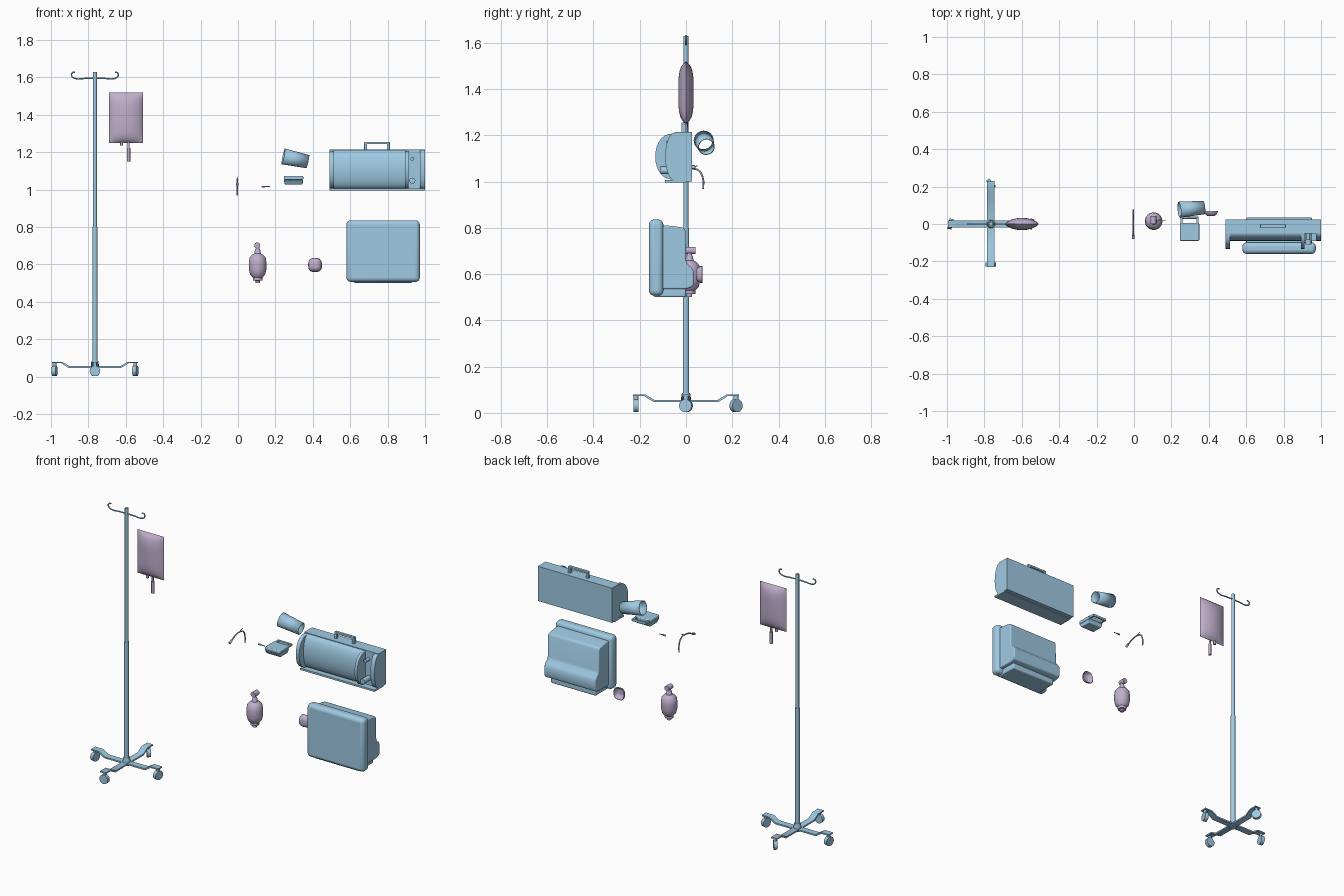
import bpy, bmesh, math
from mathutils import Vector, Matrix

if "Cube" in bpy.data.objects:
    bpy.data.objects.remove(bpy.data.objects["Cube"])


def material(name, col):
    m = bpy.data.materials.new(name)
    m.diffuse_color = (*col, 1)
    m.use_nodes = True
    m.node_tree.nodes["Principled BSDF"].inputs["Base Color"].default_value = m.diffuse_color
    return m


BLUE = material("blue", (0.35, 0.59, 0.77))
PURPLE = material("purple", (0.53, 0.43, 0.61))


def finish(name, bm, mat, bevel=0, segs=3, smooth=True):
    bmesh.ops.recalc_face_normals(bm, faces=bm.faces)
    me = bpy.data.meshes.new(name)
    bm.to_mesh(me)
    bm.free()
    ob = bpy.data.objects.new(name, me)
    bpy.context.collection.objects.link(ob)
    me.materials.append(mat)
    if bevel:
        mod = ob.modifiers.new("bevel", "BEVEL")
        mod.width, mod.segments, mod.limit_method = bevel, segs, "ANGLE"
    if smooth:
        bpy.ops.object.select_all(action="DESELECT")
        ob.select_set(True)
        bpy.context.view_layer.objects.active = ob
        bpy.ops.object.shade_smooth_by_angle(angle=math.radians(35))
    return ob


def box(name, x, y, z, mat=BLUE, bevel=0, segs=3):
    bm = bmesh.new()
    bmesh.ops.create_cube(bm, size=1)
    for v in bm.verts:
        v.co = Vector([(r[0] + r[1]) / 2 + c * (r[1] - r[0]) for c, r in zip(v.co, (x, y, z))])
    return finish(name, bm, mat, bevel, segs)


def prism(name, yz, x0, x1, mat=BLUE, bevel=0):
    bm = bmesh.new()
    f = bm.faces.new([bm.verts.new((x0, y, z)) for y, z in yz])
    r = bmesh.ops.extrude_face_region(bm, geom=[f])
    bmesh.ops.translate(bm, vec=(x1 - x0, 0, 0),
                        verts=[v for v in r["geom"] if isinstance(v, bmesh.types.BMVert)])
    return finish(name, bm, mat, bevel)


def rod(name, a, b, r1, r2=None, mat=BLUE, n=24, caps=True):
    a, b = Vector(a), Vector(b)
    bm = bmesh.new()
    rot = (b - a).to_track_quat("Z", "Y").to_matrix().to_4x4()
    bmesh.ops.create_cone(bm, cap_ends=caps, segments=n, radius1=r1, radius2=r1 if r2 is None else r2,
                          depth=(b - a).length, matrix=Matrix.Translation((a + b) / 2) @ rot)
    return finish(name, bm, mat)


def lathe(name, prof, centre, mat, n=24):
    bm = bmesh.new()
    vs = [bm.verts.new((r, 0, z)) for r, z in prof]
    es = [bm.edges.new(p) for p in zip(vs, vs[1:])]
    bmesh.ops.spin(bm, geom=vs + es, cent=(0, 0, 0), axis=(0, 0, 1), angle=math.tau, steps=n)
    bmesh.ops.remove_doubles(bm, verts=bm.verts, dist=1e-5)
    bmesh.ops.translate(bm, verts=bm.verts, vec=centre)
    return finish(name, bm, mat)


def pipe(name, pts, r, mat):
    cu = bpy.data.curves.new(name, "CURVE")
    cu.dimensions, cu.bevel_depth, cu.bevel_resolution, cu.use_fill_caps = "3D", r, 3, True
    cu.resolution_u = 6
    sp = cu.splines.new("BEZIER")
    sp.bezier_points.add(len(pts) - 1)
    for p, co in zip(sp.bezier_points, pts):
        p.co = co
        p.handle_left_type = p.handle_right_type = "AUTO"
    cu.materials.append(mat)
    ob = bpy.data.objects.new(name, cu)
    bpy.context.collection.objects.link(ob)
    return ob


# Drip stand: telescopic pole and hub
PX = -0.765
rod("stand_lower_pole", (PX, 0, 0.05), (PX, 0, 0.8), 0.014)
rod("stand_upper_pole", (PX, 0, 0.78), (PX, 0, 1.63), 0.0105)
rod("stand_hub", (PX, 0, 0.04), (PX, 0, 0.085), 0.025, 0.018)

# Four stepped legs with casters
leg = [(0, 0.047), (0.14, 0.047), (0.18, 0.072), (0.23, 0.072),
       (0.23, 0.08), (0.176, 0.08), (0.136, 0.056), (0, 0.056)]
for i in range(4):
    turn = Matrix.Translation((PX, 0, 0)) @ Matrix.Rotation(i * math.pi / 2, 4, "Z")
    ob = prism(f"stand_leg_{i}", leg, -0.02, 0.02)
    ob.matrix_world = turn
    spin = math.radians((50, 12, 0, 15)[i])
    d = Vector((math.sin(spin), math.cos(spin), 0)) * 0.011
    c = Vector((0, 0.216, 0.031))
    rod(f"caster_wheel_{i}", c - d, c + d, 0.028).matrix_world = turn
    rod(f"caster_stem_{i}", (0, 0.216, 0.05), (0, 0.216, 0.076), 0.01, n=12).matrix_world = turn

# Top hooks
for s, n in ((-1, "left"), (1, "right")):
    pipe(f"hook_{n}", [(PX + s * x, 0, z) for x, z in
         ((0, 1.596), (0.05, 1.595), (0.107, 1.595), (0.124, 1.608), (0.122, 1.624), (0.107, 1.629))],
         0.004, BLUE)

# Fluid bag: pillow made of two bulged grids
bm = bmesh.new()
for s in (-1, 1):
    g = bmesh.ops.create_grid(bm, x_segments=16, y_segments=20, size=1)
    for v in g["verts"]:
        u, w = v.co.x, v.co.y
        h = 0.033 * max(0, 1 - u * u) ** 0.75 * max(0, 1 - w ** 4) ** 0.7
        v.co = (-0.6 + 0.091 * u, s * h, 1.384 + 0.135 * w)
bmesh.ops.remove_doubles(bm, verts=bm.verts, dist=1e-5)
finish("fluid_bag", bm, PURPLE)
rod("bag_port_left", (-0.622, 0, 1.235), (-0.622, 0, 1.26), 0.008, mat=PURPLE, n=12)
rod("bag_port_right", (-0.585, 0, 1.22), (-0.585, 0, 1.26), 0.006, mat=PURPLE, n=12)
rod("drip_chamber", (-0.585, 0, 1.15), (-0.585, 0, 1.223), 0.009, mat=PURPLE, n=16)

# Breathing machine: body, base lip, curved cheeks, knobs, handle
box("machine_body", (0.49, 1.0), (-0.05, 0.025), (1.0, 1.215))
box("machine_base", (0.49, 1.0), (-0.09, 0.0), (0.995, 1.006))
cheek = [(-0.04, 1.006)] + [(-0.05 - 0.083 * math.sin(t * math.pi / 14) ** 0.8,
         1.108 - 0.1 * math.cos(t * math.pi / 14)) for t in range(15)] + [(-0.04, 1.21)]
for i, (a, b) in enumerate(((0.49, 0.513), (0.893, 0.911))):
    prism(f"machine_cheek_{i}", cheek, a, b)
end = [(-0.04, 1.0)] + [(-0.05 - 0.04 * math.sin(t * math.pi / 10),
       1.108 - 0.103 * math.cos(t * math.pi / 10)) for t in range(11)] + [(-0.04, 1.212)]
prism("machine_end_cheek", end, 0.972, 1.0)
prism("machine_front_cover", end, 0.513, 0.893)
rod("machine_small_knob", (0.932, -0.04, 1.165), (0.932, -0.085, 1.165), 0.01)
rod("machine_large_knob", (0.932, -0.04, 1.048), (0.932, -0.11, 1.048), 0.016)
box("handle_bar", (0.675, 0.812), (-0.02, -0.002), (1.243, 1.256), bevel=0.003)
for i, x in enumerate((0.675, 0.797)):
    box(f"handle_post_{i}", (x, x + 0.015), (-0.02, -0.002), (1.21, 1.247), bevel=0.002)

# Carry case: front slab plus rear shell with a lower bulge
box("case_front", (0.58, 0.972), (-0.16, -0.098), (0.507, 0.836), bevel=0.022, segs=4)
rear = [(-0.11, 0.535), (-0.11, 0.812), (-0.05, 0.807), (-0.01, 0.8), (-0.002, 0.785), (0.0, 0.66),
        (0.006, 0.645), (0.025, 0.626), (0.034, 0.61), (0.034, 0.56), (0.028, 0.545), (0.0, 0.535)]
prism("case_rear", rear, 0.6, 0.952, bevel=0.006)
box("case_foot", (0.62, 0.93), (-0.14, 0.0), (0.5, 0.54), bevel=0.008)

# Open flared sleeve
sl = rod("sleeve", (0.242, 0.076, 1.178), (0.373, 0.088, 1.15), 0.041, 0.034, caps=False)
mod = sl.modifiers.new("wall", "SOLIDIFY")
mod.thickness, mod.offset = 0.004, 0

# Wedge pouch with loop handle
bm = bmesh.new()
bmesh.ops.create_cube(bm, size=1)
for v in bm.verts:
    low = v.co.z < 0
    y0, y1 = (-0.075, -0.005) if low else (-0.09, 0.005)
    v.co = (0.297 + v.co.x * (0.095 if low else 0.104), y1 if v.co.y > 0 else y0, 1.028 if low else 1.052)
finish("pouch_bottom", bm, BLUE, bevel=0.004)
box("pouch_lid", (0.245, 0.349), (-0.09, 0.005), (1.053, 1.073), bevel=0.005)
for i, x in enumerate((0.248, 0.334)):
    box(f"pouch_loop_side_{i}", (x, x + 0.012), (0.0, 0.04), (1.055, 1.071), bevel=0.003)
box("pouch_loop_bar", (0.248, 0.346), (0.028, 0.04), (1.055, 1.071), bevel=0.003)

# Squeeze bag with elbow on top
lathe("squeeze_bag", [(0, 0.5), (0.012, 0.5), (0.012, 0.513), (0.025, 0.514), (0.026, 0.53), (0.04, 0.545),
      (0.046, 0.57), (0.047, 0.61), (0.043, 0.637), (0.03, 0.652), (0.018, 0.658), (0.015, 0.674),
      (0.01, 0.685), (0.009, 0.7), (0, 0.7)], (0.105, 0.015, 0), PURPLE)
rod("squeeze_bag_elbow", (0.103, 0.0, 0.702), (0.103, 0.042, 0.702), 0.016, mat=PURPLE)

# Face mask: shallow cup open to the back
bm = bmesh.new()
rings = []
for y, k in ((0.043, 0.3), (0.044, 0.55), (0.052, 0.82), (0.062, 0.95), (0.07, 1.0)):
    ring = []
    for j in range(24):
        c, s = math.cos(j * math.tau / 24), math.sin(j * math.tau / 24)
        ex = 0.7
        ring.append(bm.verts.new((0.412 + 0.037 * k * math.copysign(abs(c) ** ex, c), y,
                                  0.598 + 0.038 * k * math.copysign(abs(s) ** (ex if s < 0 else 1), s))))
    rings.append(ring)
bm.faces.new(rings[0])
for a, b in zip(rings, rings[1:]):
    for j in range(24):
        bm.faces.new((a[j], a[j - 1], b[j - 1], b[j]))
ob = finish("face_mask", bm, PURPLE)
ob.modifiers.new("wall", "SOLIDIFY").thickness = 0.003

# Curved airway tube, connector and needle
pipe("airway_tube", [(-0.004, y, z) for y, z in ((-0.06, 1.032), (-0.02, 1.05), (0.025, 1.056),
     (0.058, 1.045), (0.074, 1.01), (0.074, 0.968))], 0.004, PURPLE)
rod("airway_connector", (-0.004, -0.078, 1.024), (-0.004, -0.058, 1.033), 0.007, mat=PURPLE, n=16)
pipe("airway_side_line", [(-0.004, 0.02, 1.055), (-0.004, 0.035, 1.064), (-0.004, 0.05, 1.068)], 0.002, PURPLE)
rod("needle", (0.125, 0.02, 1.016), (0.17, 0.02, 1.016), 0.0025, mat=BLUE, n=10)
rod("needle_hub", (0.128, 0.02, 1.016), (0.145, 0.02, 1.016), 0.005, mat=BLUE, n=10)
